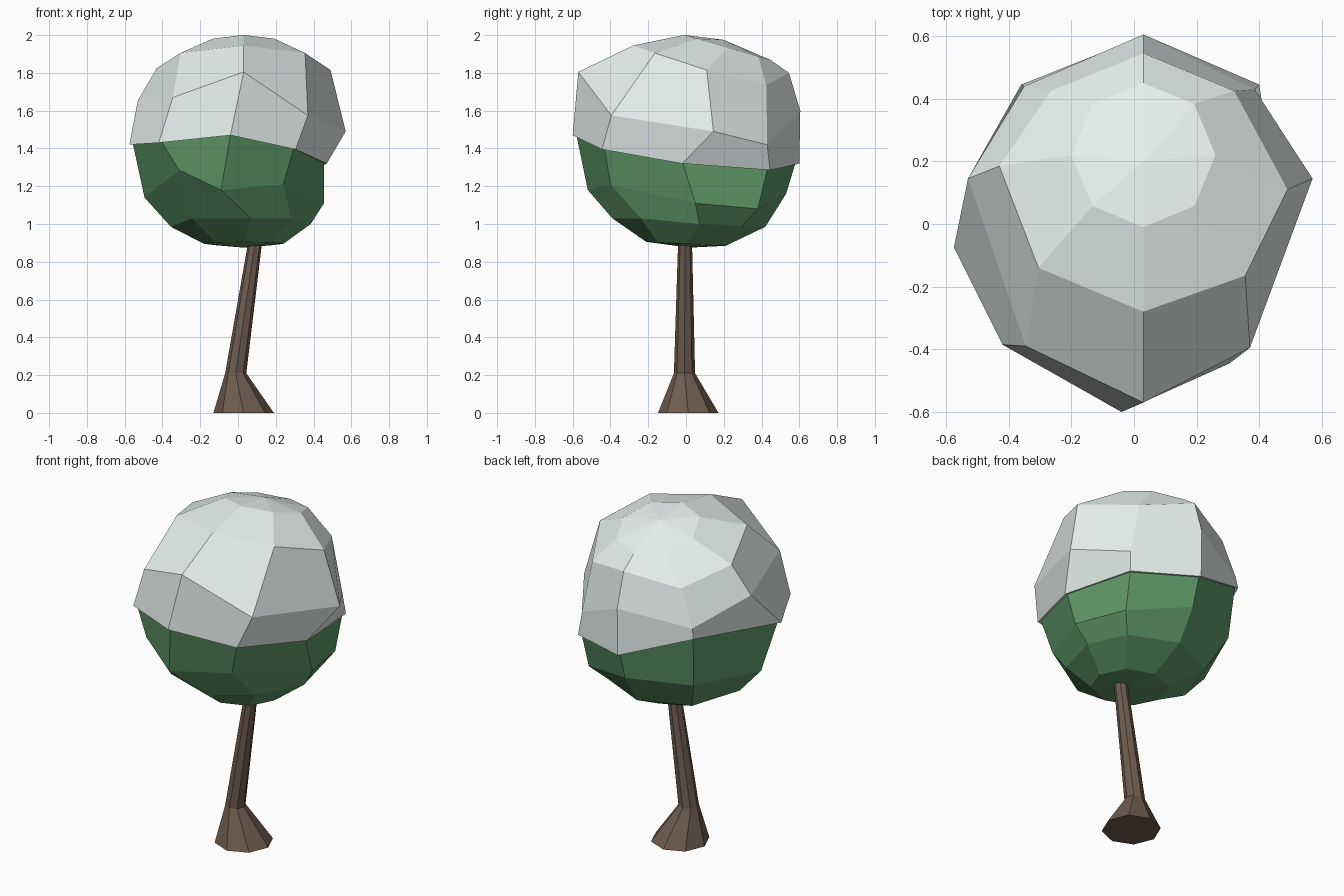
import bpy
from math import cos, sin, pi

N = 8  # every cross-section has eight corners, starting at the front, anticlockwise


def ring(cx, cy, z, r, tilt=0):
    pts = []
    for i in range(N):
        a = -pi / 2 + i * 2 * pi / N
        pts.append((cx + r * cos(a), cy + r * sin(a), z + tilt * r * sin(a)))
    return pts


def inset(pts, k, dz):
    return [(x * k, y * k, z + dz) for x, y, z in pts]


def loft(name, rings, colour, start=None, end=None):
    """Skin rings from bottom to top; close ends with a tip point or a flat cap."""
    verts = [p for r in rings for p in r]
    faces = []
    for k in range(len(rings) - 1):
        for i in range(N):
            a, b = k * N + i, k * N + (i + 1) % N
            faces.append((a, b, b + N, a + N))
    last = (len(rings) - 1) * N
    if start:
        verts.append(start)
        faces += [((i + 1) % N, i, len(verts) - 1) for i in range(N)]
    else:
        faces.append(tuple(reversed(range(N))))
    if end:
        verts.append(end)
        faces += [(last + i, last + (i + 1) % N, len(verts) - 1) for i in range(N)]
    else:
        faces.append(tuple(range(last, last + N)))
    mesh = bpy.data.meshes.new(name)
    mesh.from_pydata(verts, [], faces)
    mesh.update()
    mat = bpy.data.materials.new(name + "_colour")
    mat.diffuse_color = (*colour, 1)
    mesh.materials.append(mat)
    obj = bpy.data.objects.new(name, mesh)
    bpy.context.collection.objects.link(obj)
    return obj


# Leaning trunk with flared foot
loft("trunk", [ring(0.03, 0.012, 0, 0.16), ring(-0.012, -0.008, 0.21, 0.056),
               ring(0.09, -0.005, 0.9, 0.037), ring(0.105, -0.005, 1.0, 0.033)],
     (0.16, 0.107, 0.076))

# Wavy snow edge, shared by the snow cap and the foliage
snow_edge = [(-0.04, -0.6, 1.47), (0.305, -0.445, 1.395), (0.47, -0.02, 1.32),
             (0.40, 0.445, 1.285), (0.03, 0.6, 1.32), (-0.36, 0.445, 1.46),
             (-0.575, -0.075, 1.42), (-0.42, -0.385, 1.43)]

# Faceted lower foliage
leaf_low = [(0.07, -0.39, 1.03), (0.28, -0.24, 1.03), (0.385, 0.07, 1.0),
            (0.30, 0.30, 0.99), (0.03, 0.42, 0.985), (-0.25, 0.30, 0.98),
            (-0.355, 0.0, 0.985), (-0.245, -0.28, 1.03)]
leaf_mid = [(-0.09, -0.52, 1.18), (0.24, -0.4, 1.21), (0.455, 0.05, 1.11),
            (0.375, 0.38, 1.08), (0.03, 0.53, 1.16), (-0.33, 0.40, 1.16),
            (-0.495, 0.0, 1.14), (-0.31, -0.42, 1.285)]
loft("foliage", [ring(0.03, 0.0, 0.895, 0.21, -0.05), leaf_low, leaf_mid,
                 inset(snow_edge, 0.97, 0.01)],
     (0.114, 0.32, 0.135), start=(0.03, 0.02, 0.875))

# Snow cap with a thin lip underneath
snow_side = [(0.03, -0.57, 1.805), (0.37, -0.395, 1.575), (0.57, 0.145, 1.49),
             (0.385, 0.43, 1.42), (0.03, 0.605, 1.6), (-0.35, 0.44, 1.52),
             (-0.53, 0.145, 1.655), (-0.345, -0.39, 1.67)]
snow_shoulder = [(0.03, -0.28, 1.945), (0.355, -0.165, 1.905), (0.49, 0.11, 1.815),
                 (0.32, 0.425, 1.735), (0.03, 0.545, 1.8), (-0.265, 0.425, 1.73),
                 (-0.43, 0.185, 1.825), (-0.305, -0.14, 1.905)]
loft("snow_cap", [inset(snow_edge, 0.96, 0.005), snow_edge, snow_side, snow_shoulder,
                  ring(0.03, 0.22, 1.934, 0.23, -0.29)],
     (0.80, 0.88, 0.86), end=(0.03, 0.2, 1.975))
